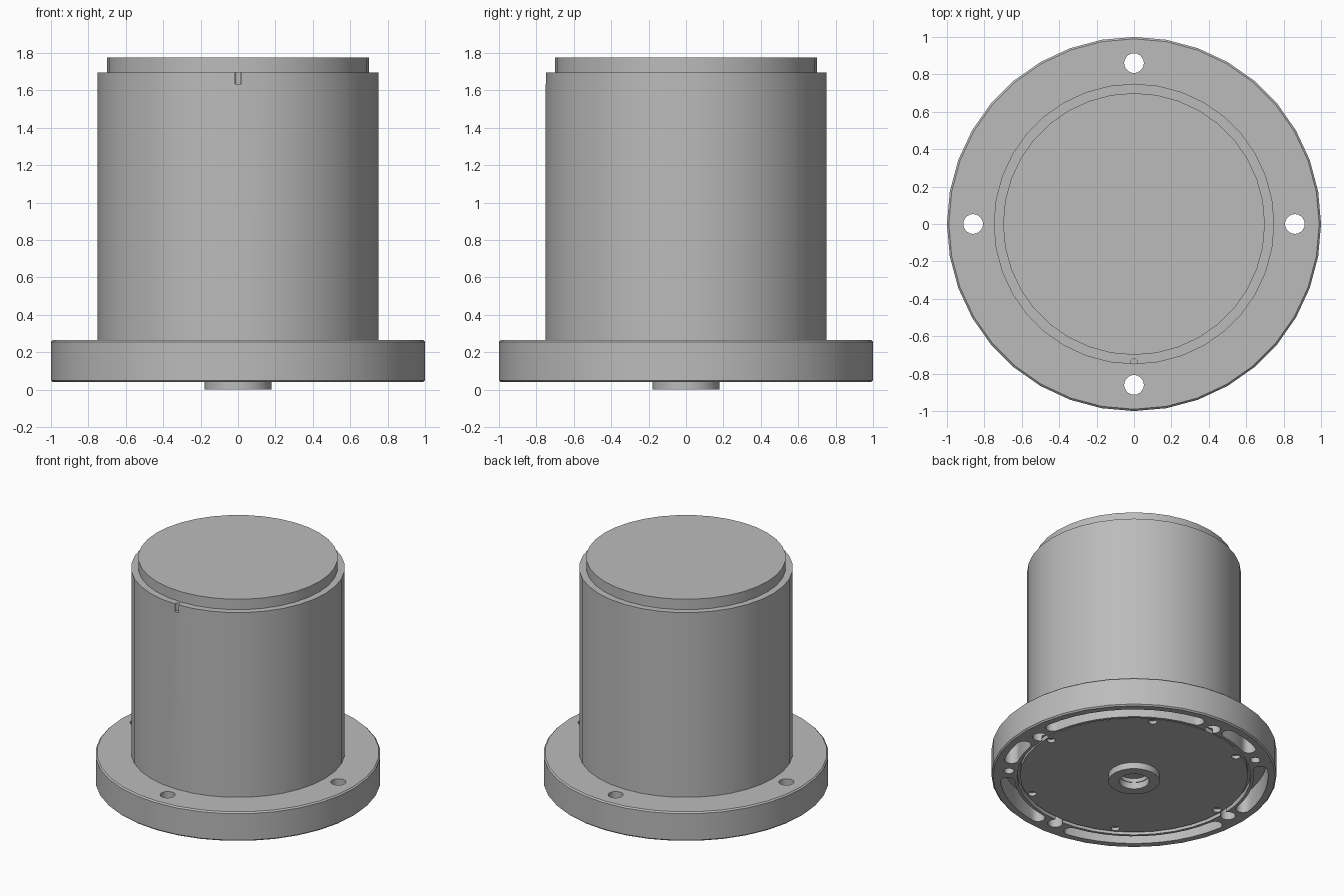
import bpy
import bmesh
from math import sin, cos, radians, pi

cube = bpy.data.objects.get("Cube")
if cube:
    bpy.data.objects.remove(cube)

steel = bpy.data.materials.new("machined grey")
steel.use_nodes = True
GREY = (0.5, 0.5, 0.5, 1)
steel.diffuse_color = GREY
steel.node_tree.nodes["Principled BSDF"].inputs["Base Color"].default_value = GREY

SIDES = 36


def finish(name, bm):
    bmesh.ops.recalc_face_normals(bm, faces=bm.faces)
    mesh = bpy.data.meshes.new(name)
    bm.to_mesh(mesh)
    bm.free()
    mesh.materials.append(steel)
    obj = bpy.data.objects.new(name, mesh)
    bpy.context.collection.objects.link(obj)
    return obj


def lathe(name, profile):
    """Turn an (r, z) profile, running from axis to axis, around z."""
    bm = bmesh.new()
    verts = [bm.verts.new((r, 0, z)) for r, z in profile]
    edges = [bm.edges.new(pair) for pair in zip(verts, verts[1:])]
    bmesh.ops.spin(bm, geom=verts + edges, cent=(0, 0, 0), axis=(0, 0, 1),
                   angle=2 * pi, steps=SIDES, use_merge=True)
    bmesh.ops.remove_doubles(bm, verts=bm.verts, dist=1e-5)
    return finish(name, bm)


def prism(bm, outline, low, high):
    face = bm.faces.new([bm.verts.new((x, y, low)) for x, y in outline])
    top = bmesh.ops.extrude_face_region(bm, geom=[face])["geom"]
    moved = [v for v in top if isinstance(v, bmesh.types.BMVert)]
    bmesh.ops.translate(bm, verts=moved, vec=(0, 0, high - low))


def hole(bm, angle, dist, radius, low, high):
    """Round hole at a polar position."""
    cx, cy = dist * cos(radians(angle)), dist * sin(radians(angle))
    prism(bm, [(cx + radius * cos(i * pi / 10), cy + radius * sin(i * pi / 10))
               for i in range(20)], low, high)


def slot(bm, start, end, dist, half, low, high):
    """Curved slot with round ends between two angles."""
    cap = half / dist
    a, b = radians(start) + cap, radians(end) - cap
    n = 10
    arc = [a + (b - a) * i / n for i in range(n + 1)]

    def tip(ang, turn):
        cx, cy = dist * cos(ang), dist * sin(ang)
        return [(cx + half * cos(ang + turn + i * pi / 8),
                 cy + half * sin(ang + turn + i * pi / 8)) for i in range(1, 8)]

    outer = [((dist + half) * cos(t), (dist + half) * sin(t)) for t in arc]
    inner = [((dist - half) * cos(t), (dist - half) * sin(t)) for t in reversed(arc)]
    prism(bm, outer + tip(b, 0) + inner + tip(a, pi), low, high)


def cut(obj, bm):
    cutter = finish("cutter", bm)
    cutter.hide_render = True
    mod = obj.modifiers.new("cut", "BOOLEAN")
    mod.operation = "DIFFERENCE"
    mod.solver = "EXACT"
    mod.object = cutter
    bpy.context.view_layer.objects.active = obj
    bpy.ops.object.modifier_apply(modifier=mod.name)
    bpy.data.objects.remove(cutter)


# Flange with chamfered rim and a shallow recess underneath
flange = lathe("flange", [(0, 0.08), (0.82, 0.08), (0.82, 0.04), (0.99, 0.04),
                          (1, 0.05), (1, 0.255), (0.99, 0.265), (0, 0.265)])
holes = bmesh.new()
for angle in range(0, 360, 90):
    hole(holes, angle, 0.86, 0.053, -0.1, 0.4)
for angle in (125, 325):
    hole(holes, angle, 0.88, 0.035, -0.1, 0.2)
for start, end in ((7, 83), (95, 118), (131, 174), (187, 263), (276, 319), (332, 353)):
    slot(holes, start, end, 0.89, 0.05, -0.1, 0.2)
cut(flange, holes)

# Main drum with a small locating notch in the top front edge
drum = lathe("drum", [(0, 0.25), (0.75, 0.25), (0.75, 1.695), (0, 1.695)])
notch = bmesh.new()
hole(notch, 270, 0.739, 0.018, 1.635, 1.8)
cut(drum, notch)

# Raised end cap
cap = lathe("end_cap", [(0, 1.68), (0.7, 1.68), (0.7, 1.775), (0, 1.775)])

# Bottom cover with six screw holes
cover = lathe("bottom_cover", [(0, 0.1), (0.1, 0.1), (0.1, 0.05),
                               (0.8, 0.05), (0.8, 0.09), (0, 0.09)][2:5]
              + [(0.1, 0.09), (0.1, 0.05)])
screws = bmesh.new()
for angle in range(0, 360, 60):
    hole(screws, angle, 0.76, 0.03, -0.1, 0.075)
cut(cover, screws)

# Hollow hub in the middle of the cover
hub = lathe("hub", [(0.105, 0.085), (0.105, 0), (0.18, 0), (0.18, 0.085), (0.105, 0.085)])

for obj in bpy.context.selected_objects:
    obj.select_set(False)
for obj in (flange, drum, cap, cover, hub):
    obj.select_set(True)
    bpy.context.view_layer.objects.active = obj
bpy.ops.object.shade_smooth_by_angle(angle=radians(30))
